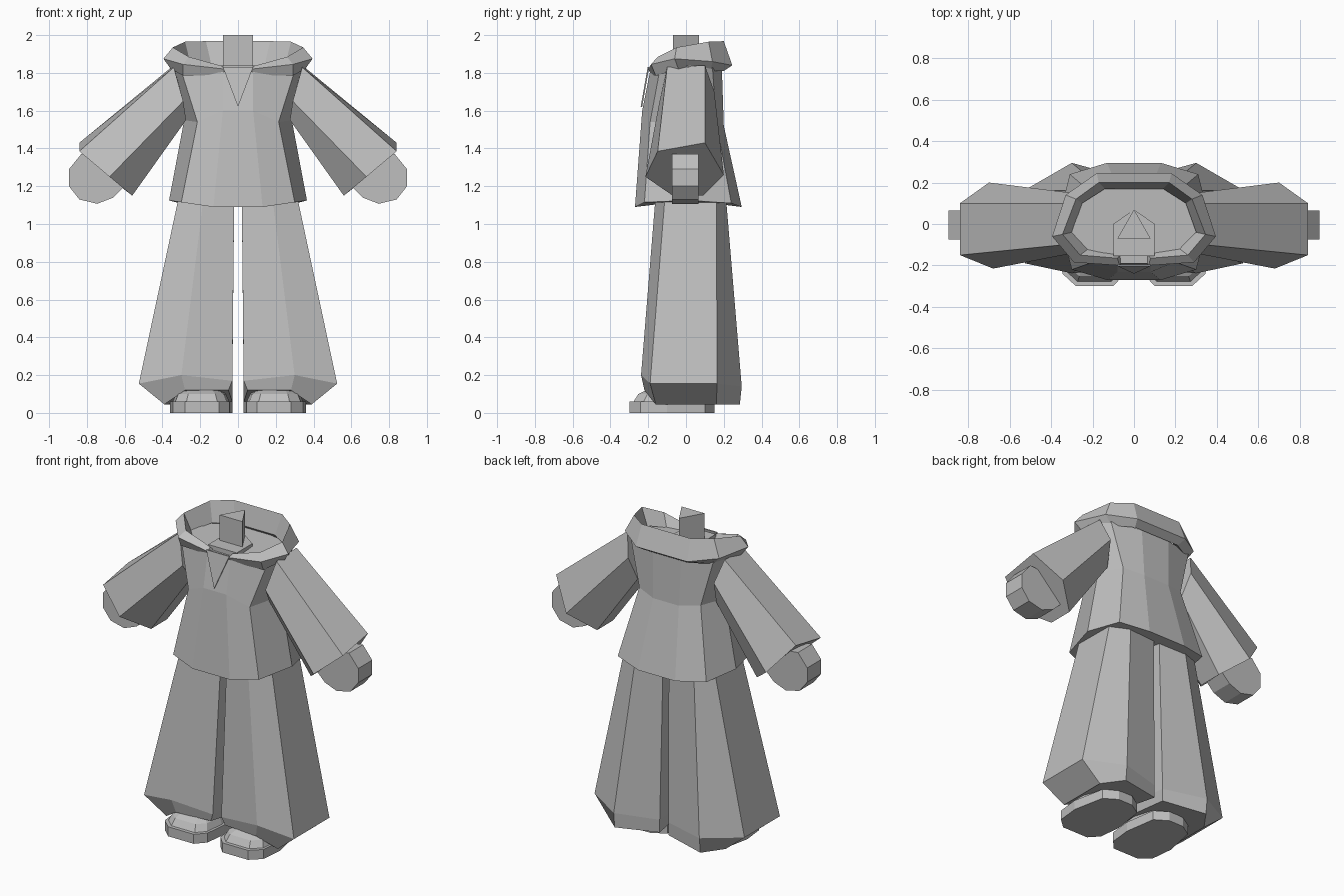
import bpy, bmesh

cube = bpy.data.objects.get("Cube")
if cube:
    bpy.data.objects.remove(cube, do_unlink=True)

grey = bpy.data.materials.new("plain grey")
grey.use_nodes = True
grey.diffuse_color = (0.52, 0.52, 0.52, 1)
grey.node_tree.nodes["Principled BSDF"].inputs["Base Color"].default_value = (0.52, 0.52, 0.52, 1)


def loft(name, rings, closed=True, caps=True, side=1):
    """Skin a list of matching point loops; side=-1 mirrors across x."""
    bm = bmesh.new()
    loops = [[bm.verts.new((x * side, y, z)) for x, y, z in r] for r in rings]
    n = len(loops[0])
    for a, b in zip(loops, loops[1:]):
        for i in range(n if closed else n - 1):
            j = (i + 1) % n
            bm.faces.new((a[i], a[j], b[j], b[i]))
    if caps:
        bm.faces.new(loops[0])
        bm.faces.new(loops[-1])
    bmesh.ops.recalc_face_normals(bm, faces=bm.faces[:])
    mesh = bpy.data.meshes.new(name)
    bm.to_mesh(mesh)
    bm.free()
    mesh.materials.append(grey)
    obj = bpy.data.objects.new(name, mesh)
    bpy.context.collection.objects.link(obj)
    return obj


def pair(name, rings):
    for label, side in (("left_", 1), ("right_", -1)):
        loft(label + name, rings, side=side)


def whole(half):
    """Complete a half loop that runs from front to back."""
    return half + [(-x, y, z) for x, y, z in reversed(half)]


def at(z, outline):
    return [(x, y, z) for x, y in outline]


# jacket body: hem, waist, chest, collar seat
hem = [(.13, -.27, 1.09), (.3, -.22, 1.115), (.365, .02, 1.125), (.31, .24, 1.11), (.13, .295, 1.09)]
waist = [(.08, -.232, 1.6), (.215, -.19, 1.54), (.285, .02, 1.55), (.215, .16, 1.54), (.09, .2, 1.52)]
chest = [(.08, -.19, 1.81), (.3, -.14, 1.81), (.35, .01, 1.84), (.29, .14, 1.83), (.1, .19, 1.82)]
loft("jacket_body", [whole(r) for r in (hem, waist, chest)])

# rolled collar, swept from the left front round the back to the right front
inner = [(.06, -.14, 1.8), (.22, -.12, 1.81), (.3, -.04, 1.83), (.25, .1, 1.84), (.14, .17, 1.84)]
rim = [(.08, -.165, 1.835), (.26, -.15, 1.885), (.345, -.05, 1.935), (.28, .12, 1.965), (.17, .2, 1.968)]
roll = [(.07, -.2, 1.82), (.29, -.185, 1.845), (.395, -.06, 1.875), (.33, .14, 1.86), (.18, .245, 1.84)]
under = [(.06, -.185, 1.79), (.29, -.16, 1.785), (.355, -.04, 1.82), (.28, .13, 1.81), (.16, .2, 1.81)]
sweep = [list(s) for s in zip(*(whole(r) for r in (inner, rim, roll, under)))]
loft("collar", sweep)

# neck stub and bare skin at the neckline
base = [(-.1, -.155), (.1, -.155), (.1, 0), (0, .07), (-.1, 0)]
top = [(-.08, -.07), (.08, -.07), (.04, 0), (0, .07), (-.04, 0)]
loft("neck_base", [at(1.8, base), at(1.84, base)])
loft("neck", [at(1.83, top), at(2.0, top)])
vee = [(-.08, -.203, 1.83), (.08, -.203, 1.83), (0, -.24, 1.62)]
loft("neckline_skin", [vee, [(x, y + .008, z) for x, y, z in vee]])

# wide sleeves
shoulder = [(.34, -.1, 1.83), (.34, .1, 1.84), (.3, .15, 1.7), (.275, .09, 1.55), (.275, -.08, 1.55), (.29, -.14, 1.65)]
cuff = [(.84, -.15, 1.385), (.84, .1, 1.43), (.7, .2, 1.26), (.56, .09, 1.15), (.56, -.07, 1.15), (.68, -.215, 1.25)]
pair("sleeve", [shoulder, cuff])

# mitten hands
palm = [(.74, 1.36), (.83, 1.37), (.895, 1.29), (.895, 1.2), (.84, 1.13),
        (.745, 1.107), (.66, 1.14), (.6, 1.2)]
pair("hand", [[(x, y, z) for x, z in palm] for y in (-.075, .065)])

# flared trouser legs with the hem tucked in
leg_top = [(.02, -.14), (.18, -.16), (.31, -.11), (.31, .16), (.2, .21), (.02, .2)]
leg_low = [(.03, -.21, .17), (.3, -.238, .2), (.525, -.19, .155), (.525, .165, .155), (.3, .295, .14), (.03, .22, .14)]
leg_hem = [(.05, -.2, .12), (.28, -.22, .12), (.39, -.16, .045), (.39, .16, .045), (.3, .285, .045), (.03, .22, .06)]
pair("trouser_leg", [at(1.16, leg_top), leg_low, leg_hem])

# shoes: flat sole and low upper
sole = [(.1, -.3), (.28, -.3), (.345, -.24), (.36, -.1), (.32, .1), (.24, .15), (.14, .15), (.06, .1), (.03, -.1), (.045, -.24)]
pair("shoe_sole", [at(0, sole), at(.06, sole)])


def shrink(outline, k):
    return [(.2 + (x - .2) * k, -.06 + (y + .06) * k) for x, y in outline]


pair("shoe_upper", [at(.055, shrink(sole, .92)), at(.1, shrink(sole, .8)), at(.13, shrink(sole, .55))])
